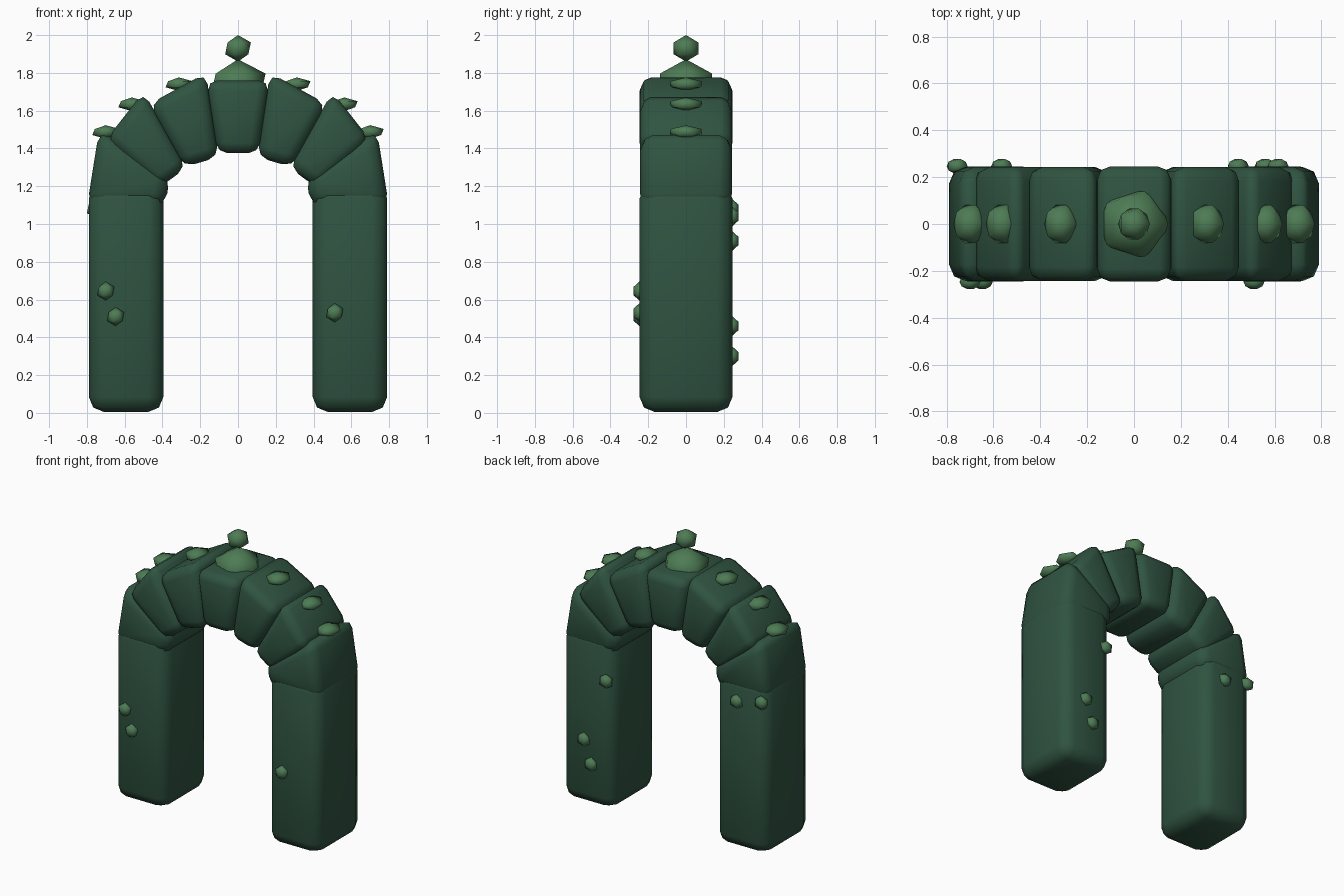
import bpy, bmesh

if "Cube" in bpy.data.objects:
    bpy.data.objects.remove(bpy.data.objects["Cube"])


def material(name, rgb):
    m = bpy.data.materials.new(name)
    m.diffuse_color = (*rgb, 1)
    m.use_nodes = True
    m.node_tree.nodes["Principled BSDF"].inputs["Base Color"].default_value = m.diffuse_color
    return m


STONE = material("dark green stone", (0.029, 0.088, 0.053))
MOSS = material("light green moss", (0.075, 0.2, 0.09))


def finish(bm, name, mat):
    bmesh.ops.recalc_face_normals(bm, faces=bm.faces)
    mesh = bpy.data.meshes.new(name)
    bm.to_mesh(mesh)
    bm.free()
    for p in mesh.polygons:
        p.use_smooth = True
    mesh.materials.append(mat)
    bpy.context.collection.objects.link(bpy.data.objects.new(name, mesh))


def block(name, outline, depth, bevel):
    """Rounded block: an x-z outline extruded in y, then bevelled."""
    bm = bmesh.new()
    front = [bm.verts.new((x, -depth, z)) for x, z in outline]
    back = [bm.verts.new((x, depth, z)) for x, z in outline]
    bm.faces.new(front)
    bm.faces.new(back[::-1])
    n = len(outline)
    for i in range(n):
        j = (i + 1) % n
        bm.faces.new((front[j], front[i], back[i], back[j]))
    bmesh.ops.recalc_face_normals(bm, faces=bm.faces)
    bmesh.ops.bevel(bm, geom=bm.edges[:], offset=bevel, segments=2,
                    profile=0.5, affect='EDGES', clamp_overlap=True)
    finish(bm, name, STONE)


def lump(name, loc, scale):
    """Squashed icosahedron."""
    bm = bmesh.new()
    bmesh.ops.create_icosphere(bm, subdivisions=1, radius=1)
    for v in bm.verts:
        v.co = [c * s + o for c, s, o in zip(v.co, scale, loc)]
    finish(bm, name, MOSS)


# Pillars and the three arch stones of each side
arch = [
    ([(0.80, 1.09), (0.735, 1.50), (0.36, 1.26), (0.385, 1.09)], 0.07),
    ([(0.70, 1.445), (0.50, 1.70), (0.27, 1.30), (0.42, 1.19)], 0.06),
    ([(0.47, 1.635), (0.17, 1.80), (0.10, 1.355), (0.29, 1.30)], 0.06),
]
for side, s in (("left", -1), ("right", 1)):
    block(side + "_pillar",
          [(s * 0.395, 0.005), (s * 0.79, 0.005), (s * 0.79, 1.215), (s * 0.395, 1.215)],
          0.246, 0.08)
    for i, (pts, bevel) in enumerate(arch):
        block(f"{side}_arch_stone_{i + 1}", [(s * x, z) for x, z in pts], 0.244, bevel)
    # Moss lumps along the top of the arch
    for i, (x, z) in enumerate([(0.70, 1.487), (0.562, 1.634), (0.312, 1.74)]):
        lump(f"{side}_arch_moss_{i + 1}", (s * x, 0, z), (0.08, 0.095, 0.036))

# Keystone with finial
block("keystone", [(-0.165, 1.76), (0.165, 1.76), (0.11, 1.375), (-0.11, 1.375)], 0.246, 0.055)
lump("finial_base", (0, 0, 1.735), (0.163, 0.163, 0.137))
lump("finial_ball", (0, 0, 1.93), (0.076, 0.077, 0.07))

# Moss lumps on the pillar faces: x, face side, z
spots = [(-0.70, -1, 0.645), (-0.648, -1, 0.51), (0.512, -1, 0.53),
         (-0.755, 1, 1.08), (-0.565, 1, 1.04), (0.445, 1, 0.91),
         (0.615, 1, 0.46), (0.56, 1, 0.30)]
for i, (x, side, z) in enumerate(spots):
    lump(f"pillar_moss_{i + 1}", (x, side * 0.247, z), (0.05, 0.036, 0.05))
